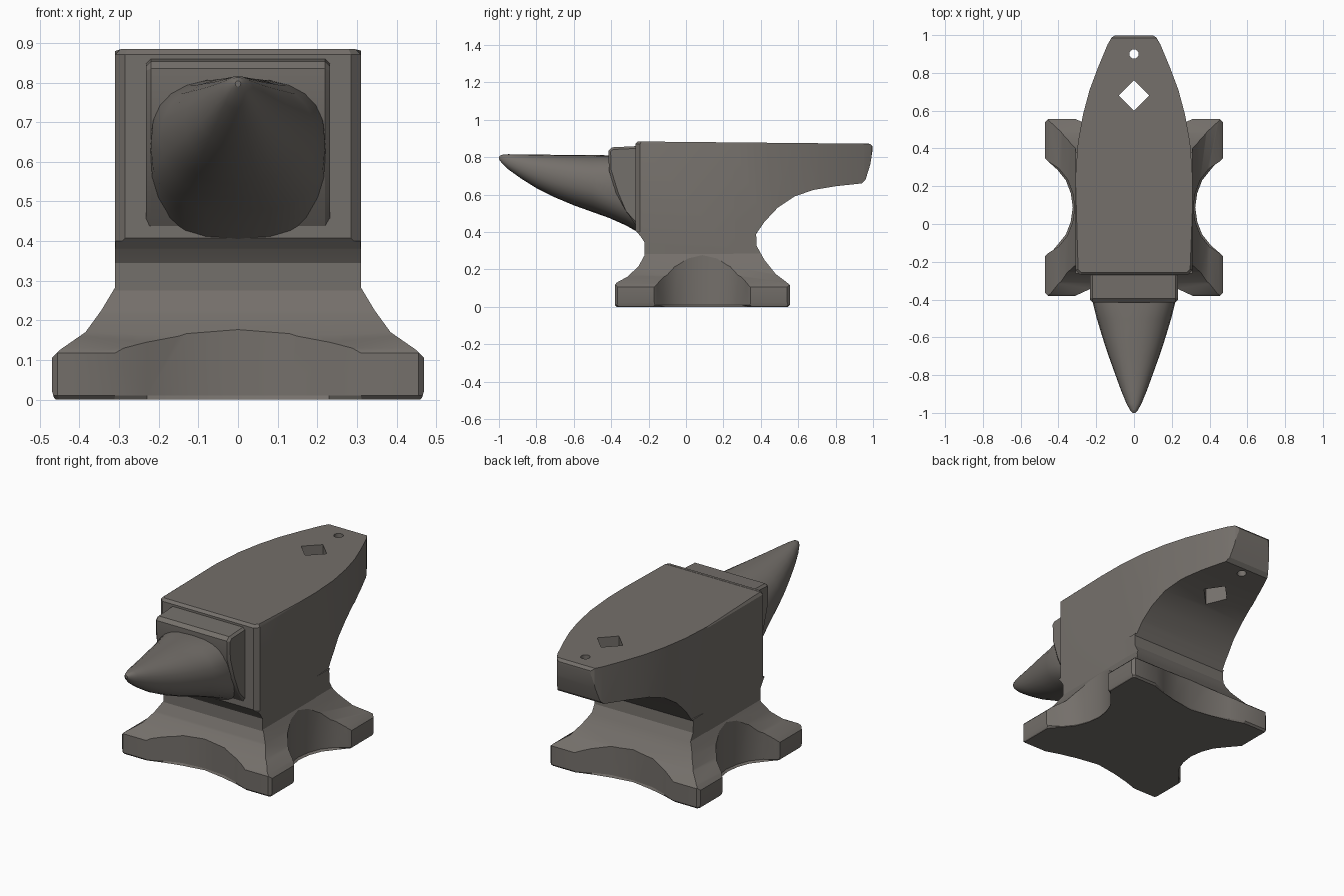
import bpy, bmesh, math

if "Cube" in bpy.data.objects:
    bpy.data.objects.remove(bpy.data.objects["Cube"])


def add_object(name, bm):
    bmesh.ops.recalc_face_normals(bm, faces=bm.faces)
    mesh = bpy.data.meshes.new(name)
    bm.to_mesh(mesh)
    bm.free()
    ob = bpy.data.objects.new(name, mesh)
    bpy.context.collection.objects.link(ob)
    return ob


def prism(name, pts, axis, a, b, bevel=0.0):
    """Extrude a 2D outline along an axis from a to b, optionally bevelling the rims."""
    place = {'x': lambda u, v, w: (w, u, v),
             'y': lambda u, v, w: (u, w, v),
             'z': lambda u, v, w: (u, v, w)}[axis]
    bm = bmesh.new()
    low = [bm.verts.new(place(u, v, a)) for u, v in pts]
    high = [bm.verts.new(place(u, v, b)) for u, v in pts]
    n = len(pts)
    caps = [bm.faces.new(low), bm.faces.new(high)]
    for i in range(n):
        bm.faces.new((low[i], low[(i + 1) % n], high[(i + 1) % n], high[i]))
    if bevel:
        rim = list({e for f in caps for e in f.edges})
        bmesh.ops.bevel(bm, geom=rim, offset=bevel, segments=1, profile=0.5, affect='EDGES')
    return add_object(name, bm)


def boolean(ob, other, op):
    mod = ob.modifiers.new(op, 'BOOLEAN')
    mod.operation, mod.solver, mod.object = op, 'EXACT', other
    bpy.context.view_layer.objects.active = ob
    bpy.ops.object.modifier_apply(modifier=mod.name)
    bpy.data.objects.remove(other)


def mirror_x(half):
    """Close a right-hand half outline with its mirror image."""
    return half + [(-x, y) for x, y in reversed(half) if x > 1e-6]


# Four-footed base: scalloped plan cut by the flared front profile
MID = 0.088
quarter = [(0.13, -0.308), (0.23, -0.343), (0.31, -0.38), (0.455, -0.38), (0.47, -0.365),
           (0.47, -0.17), (0.455, -0.155), (0.40, -0.12), (0.352, -0.06), (0.325, 0.01)]
half = ([(0, -0.297)] + quarter + [(0.314, MID)]
        + [(x, 2 * MID - y) for x, y in reversed(quarter)] + [(0, 2 * MID + 0.297)])
base = prism("base", mirror_x(half), 'z', 0, 0.40, 0.01)
flare = mirror_x([(0.46, -0.01), (0.472, 0.03), (0.47, 0.105), (0.45, 0.125), (0.385, 0.17),
                  (0.345, 0.225), (0.309, 0.285), (0.309, 0.5)])
boolean(base, prism("flare_cutter", flare, 'y', -1.2, 1.2), 'INTERSECT')

# Upper block: straight sides tapering to the heel
plan = mirror_x([(0.285, -0.27), (0.31, -0.245), (0.31, 0.25), (0.297, 0.43), (0.27, 0.58),
                 (0.235, 0.71), (0.19, 0.83), (0.14, 0.95), (0.118, 0.988), (0.10, 0.998)])
body = prism("anvil_body", plan, 'z', 0.26, 0.885, 0.014)
boolean(body, base, 'UNION')

# Side silhouette: base, waist and overhanging heel
side = [(-0.38, -0.01), (-0.386, 0.11), (-0.37, 0.13), (-0.315, 0.16), (-0.255, 0.215),
        (-0.222, 0.275), (-0.222, 0.345), (-0.245, 0.38), (-0.272, 0.41), (-0.272, 0.90),
        (-0.26, 0.90), (-0.24, 0.884), (0.985, 0.872), (1.0, 0.855), (0.985, 0.76), (0.96, 0.68), (0.94, 0.66),
        (0.80, 0.645), (0.68, 0.625), (0.58, 0.59), (0.49, 0.53), (0.42, 0.455),
        (0.375, 0.39), (0.378, 0.325), (0.42, 0.25), (0.48, 0.175), (0.54, 0.13),
        (0.557, 0.115), (0.556, -0.01)]
boolean(body, prism("side_cutter", side, 'x', -0.6, 0.6), 'INTERSECT')

# Square and round tool holes through the heel
for y, r, n in ((0.68, 0.08, 4), (0.9, 0.025, 16)):
    ring = [(r * math.cos(2 * math.pi * i / n), y + r * math.sin(2 * math.pi * i / n)) for i in range(n)]
    boolean(body, prism("hole_cutter", ring, 'z', 0.5, 1.0), 'DIFFERENCE')

# Step between the face and the horn
step_side = [(-0.25, 0.86), (-0.395, 0.853), (-0.415, 0.835), (-0.412, 0.73), (-0.375, 0.61),
             (-0.32, 0.51), (-0.25, 0.41)]
step = prism("step", step_side, 'x', -0.232, 0.232, 0.012)

# Horn: rounded sections (y, half width, bottom z, top z)
sections = [(-0.25, 0.222, 0.395, 0.80), (-0.32, 0.224, 0.435, 0.805), (-0.41, 0.22, 0.475, 0.81),
            (-0.50, 0.197, 0.507, 0.812), (-0.60, 0.167, 0.543, 0.813), (-0.70, 0.134, 0.585, 0.813),
            (-0.80, 0.098, 0.635, 0.814), (-0.88, 0.069, 0.685, 0.815), (-0.95, 0.040, 0.735, 0.816),
            (-0.985, 0.021, 0.768, 0.813), (-1.0, 0.007, 0.79, 0.804)]
N = 24
bm = bmesh.new()
rings = []
for y, w, lo, hi in sections:
    ring = []
    power = 0.75 if y > -0.5 else 0.9
    for i in range(N):
        c, s = math.cos(2 * math.pi * i / N), math.sin(2 * math.pi * i / N)
        x = math.copysign(abs(c) ** power, c) * w
        z = (lo + hi) / 2 + math.copysign(abs(s) ** power, s) * (hi - lo) / 2
        ring.append(bm.verts.new((x, y, z)))
    rings.append(ring)
for a, b in zip(rings, rings[1:]):
    for i in range(N):
        bm.faces.new((a[i], a[(i + 1) % N], b[(i + 1) % N], b[i]))
bm.faces.new(rings[0])
bm.faces.new(rings[-1])
horn = add_object("horn", bm)

# Dark iron colour, smooth shading with crisp edges
iron = bpy.data.materials.new("dark_iron")
iron.diffuse_color = (0.175, 0.16, 0.145, 1)
iron.use_nodes = True
iron.node_tree.nodes["Principled BSDF"].inputs["Base Color"].default_value = iron.diffuse_color
for ob in (body, step, horn):
    ob.data.materials.clear()
    ob.data.materials.append(iron)
    bpy.ops.object.select_all(action='DESELECT')
    ob.select_set(True)
    bpy.context.view_layer.objects.active = ob
    bpy.ops.object.shade_smooth_by_angle(angle=math.radians(25))
